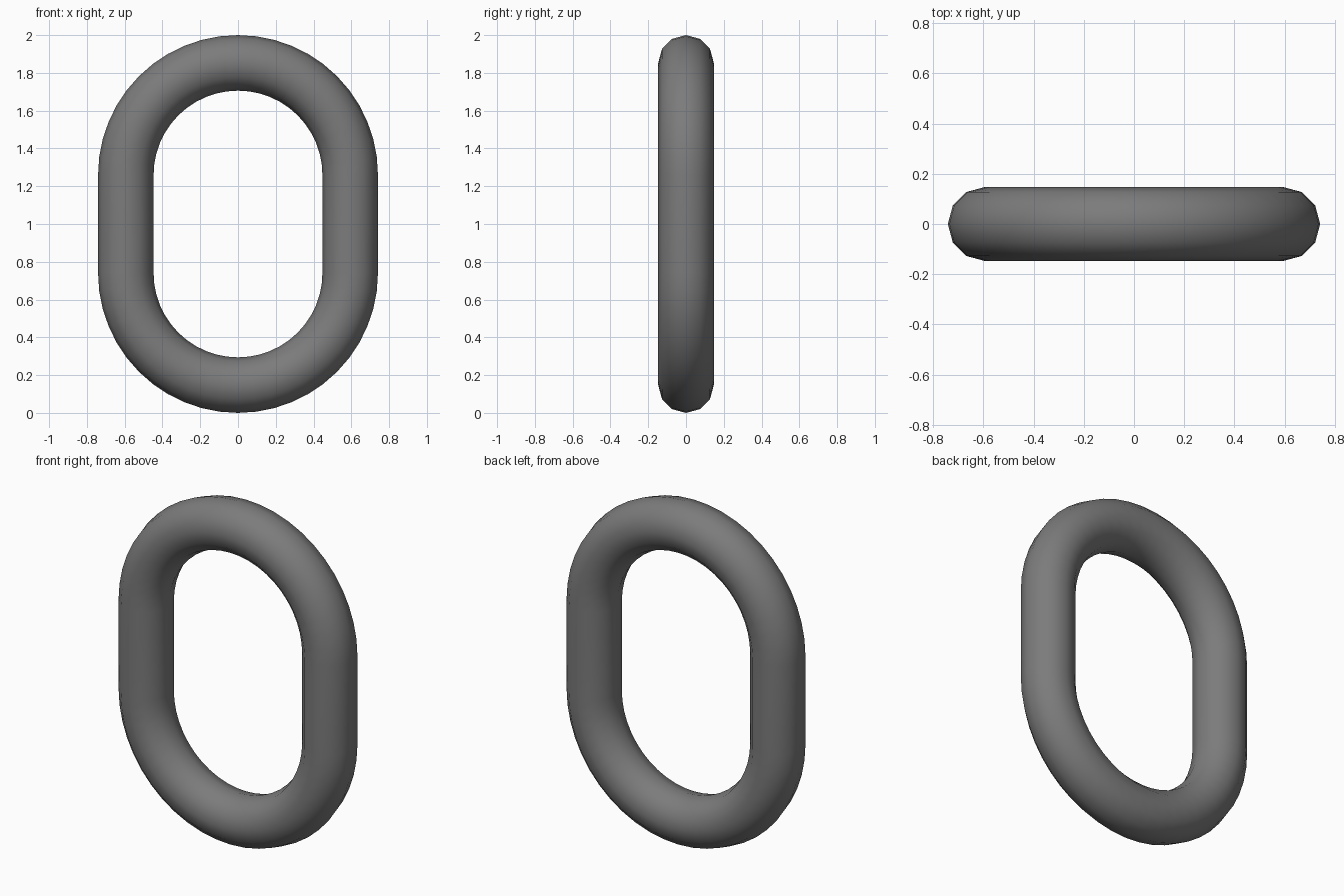
import bpy, bmesh
from math import sin, cos, pi

if "Cube" in bpy.data.objects:
    bpy.data.objects.remove(bpy.data.objects["Cube"])

R, TUBE = 0.594, 0.147        # bend radius and tube radius
LOW, HIGH = 0.741, 1.259      # centres of the two bends
STEPS, SIDES = 24, 12

# Centre line of the oval: bend centre height and angle per ring
path = [(HIGH, pi * i / STEPS) for i in range(STEPS + 1)]
path += [(LOW, pi + pi * i / STEPS) for i in range(STEPS + 1)]

# Sweep a 12-sided ring around the oval
bm = bmesh.new()
rings = []
for zc, a in path:
    ring = []
    for j in range(SIDES):
        b = 2 * pi * j / SIDES
        r = R + TUBE * cos(b)
        ring.append(bm.verts.new((r * cos(a), TUBE * sin(b), zc + r * sin(a))))
    rings.append(ring)
for i, ring in enumerate(rings):
    nxt = rings[(i + 1) % len(rings)]
    for j in range(SIDES):
        k = (j + 1) % SIDES
        bm.faces.new((ring[j], nxt[j], nxt[k], ring[k]))
bmesh.ops.recalc_face_normals(bm, faces=bm.faces)
for f in bm.faces:
    f.smooth = True

mesh = bpy.data.meshes.new("chain_link")
bm.to_mesh(mesh)
bm.free()
link = bpy.data.objects.new("chain_link", mesh)
bpy.context.collection.objects.link(link)

# Dark iron colour
iron = bpy.data.materials.new("dark_iron")
iron.diffuse_color = (0.2, 0.2, 0.2, 1)
iron.use_nodes = True
iron.node_tree.nodes["Principled BSDF"].inputs["Base Color"].default_value = iron.diffuse_color
mesh.materials.append(iron)
